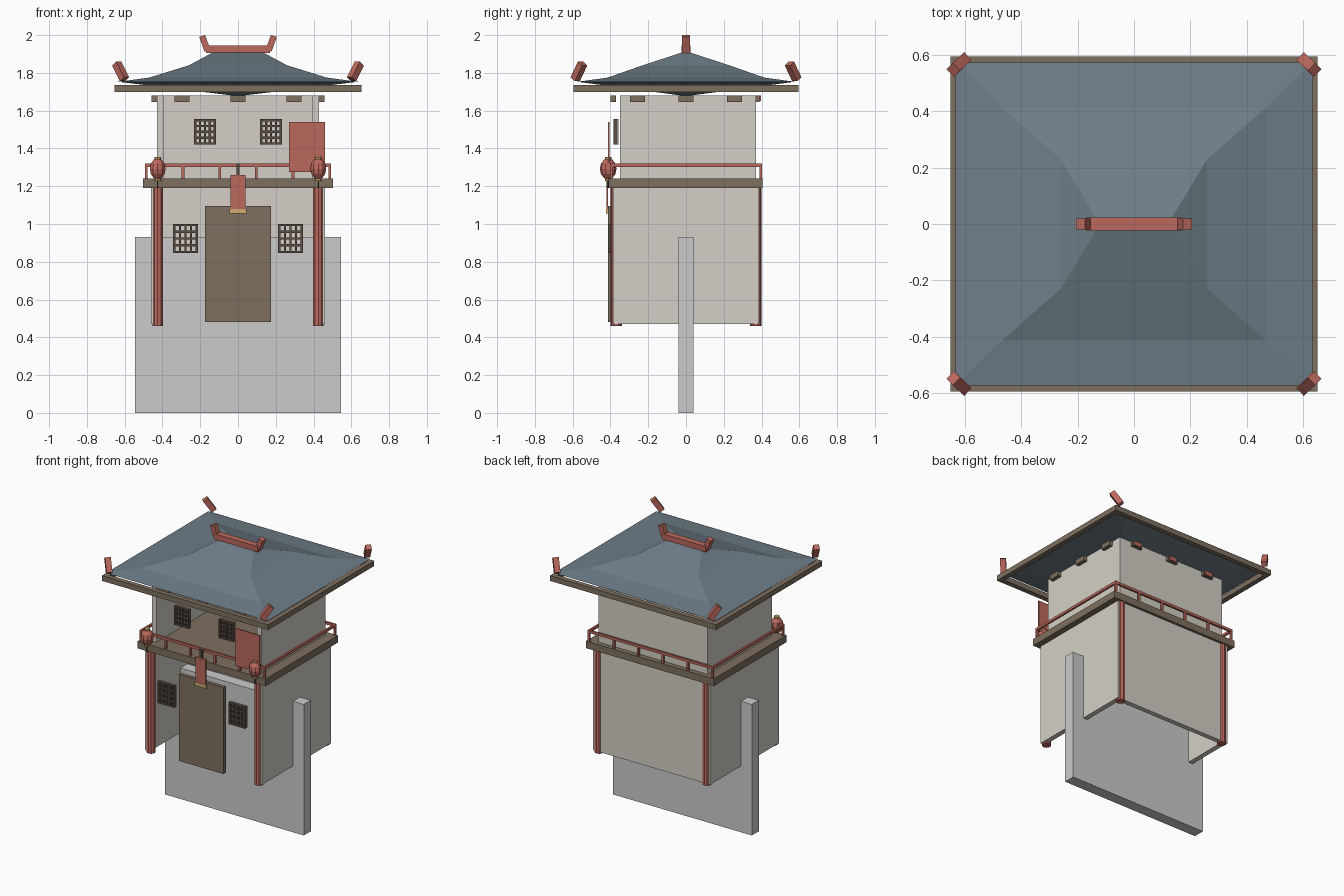
import bpy, bmesh
from math import radians, atan2
from mathutils import Matrix, Vector

if "Cube" in bpy.data.objects:
    bpy.data.objects.remove(bpy.data.objects["Cube"])


def mat(name, r, g, b):
    m = bpy.data.materials.new(name)
    m.diffuse_color = (r, g, b, 1)
    m.use_nodes = True
    m.node_tree.nodes["Principled BSDF"].inputs["Base Color"].default_value = m.diffuse_color
    return m


PLASTER = mat("plaster", .66, .63, .57)
WOOD = mat("wood", .21, .16, .115)
DARK = mat("dark_wood", .10, .075, .055)
RED = mat("red_paint", .50, .14, .11)
TILE = mat("roof_tile", .16, .21, .25)
GOLD = mat("gold", .65, .42, .16)
PAPER = mat("paper", .66, .63, .57)


def finish(name, bm, material):
    me = bpy.data.meshes.new(name)
    bm.to_mesh(me)
    bm.free()
    ob = bpy.data.objects.new(name, me)
    bpy.context.collection.objects.link(ob)
    if material:
        me.materials.append(material)
    return ob


def add_box(bm, x0, x1, y0, y1, z0, z1):
    c = Vector(((x0 + x1) / 2, (y0 + y1) / 2, (z0 + z1) / 2))
    bmesh.ops.create_cube(bm, size=1, matrix=Matrix.Translation(c)
                          @ Matrix.Diagonal((x1 - x0, y1 - y0, z1 - z0, 1)))


def boxes(name, material, *ranges):
    bm = bmesh.new()
    for r in ranges:
        add_box(bm, *r)
    return finish(name, bm, material)


def tilted_box(name, centre, size, direction, spin, material):
    # Box whose long z axis points along direction
    lean = Vector((0, 0, 1)).rotation_difference(Vector(direction)).to_matrix().to_4x4()
    bm = bmesh.new()
    bmesh.ops.create_cube(bm, size=1, matrix=Matrix.Translation(centre) @ lean
                          @ Matrix.Rotation(spin, 4, 'Z') @ Matrix.Diagonal((*size, 1)))
    return finish(name, bm, material)


def cylinder(name, x, y, z0, z1, r, sides, material):
    bm = bmesh.new()
    bmesh.ops.create_cone(bm, cap_ends=True, segments=sides, radius1=r, radius2=r, depth=z1 - z0,
                          matrix=Matrix.Translation((x, y, (z0 + z1) / 2)))
    return finish(name, bm, material)


# Foundation slab
boxes("foundation_slab", None, (-.545, .545, -.04, .04, 0, .93))


# Storeys: three walls, open at the front
def storey(name, x, y0, y1, z0, z1, t=.035):
    boxes(name, PLASTER, (-x, -x + t, y0, y1, z0, z1), (x - t, x, y0, y1, z0, z1),
          (-x + t, x - t, y1 - t, y1, z0, z1))


storey("lower_walls", .46, -.387, .387, .47, 1.19)
storey("upper_walls", .43, -.35, .37, 1.24, 1.68)

# Balcony deck
boxes("balcony_deck", WOOD, (-.503, .503, -.41, .405, 1.19, 1.24))

# Corner columns
for sx in (-1, 1):
    for sy in (-1, 1):
        cylinder("column", sx * .425, sy * .37, .46, 1.19, .03, 10, RED)

# Railing
h = .007
rails = [(-.492, .492, s * .395 - h, s * .395 + h, 1.302, 1.32) for s in (-1, 1)]
rails += [(s * .485 - h, s * .485 + h, -.395, .395, 1.302, 1.32) for s in (-1, 1)]
for i in range(6):
    x = -.485 + i * .194
    rails += [(x - h, x + h, s * .395 - h, s * .395 + h, 1.24, 1.302) for s in (-1, 1)]
boxes("railing", RED, *rails)

# Door
boxes("door", WOOD, (-.175, .175, -.413, -.387, .48, 1.095))


# Lattice windows
def window(name, cx, cz, w, hgt, y):
    b, bars = .006, []
    for i in range(5):
        x = cx + (i / 4 - .5) * (w - 2 * b)
        z = cz + (i / 4 - .5) * (hgt - 2 * b)
        bars.append((x - b, x + b, y, y + .022, cz - hgt / 2, cz + hgt / 2))
        bars.append((cx - w / 2, cx + w / 2, y + .001, y + .021, z - b, z + b))
    boxes(name + "_lattice", DARK, *bars)
    boxes(name + "_panel", PAPER, (cx - w / 2, cx + w / 2, y + .022, y + .027, cz - hgt / 2, cz + hgt / 2))


for s in (-1, 1):
    window("lower_window", s * .278, .923, .13, .155, -.413)
    window("upper_window", s * .175, 1.488, .115, .135, -.385)

# Hanging banners
boxes("door_banner", RED, (-.04, .04, -.42, -.412, 1.08, 1.26))
boxes("door_banner_trim", GOLD, (-.045, .045, -.423, -.41, 1.055, 1.08))
boxes("banner_hanger", DARK, (-.009, .009, -.42, -.402, 1.24, 1.32))
boxes("side_banner", RED, (.27, .46, -.414, -.405, 1.275, 1.54))

# Lanterns
for s in (-1, 1):
    bm = bmesh.new()
    bmesh.ops.create_uvsphere(bm, u_segments=10, v_segments=6, radius=1,
                              matrix=Matrix.Translation((s * .425, -.412, 1.292))
                              @ Matrix.Diagonal((.044, .044, .056, 1)))
    finish("lantern", bm, RED)
    cylinder("lantern_top_cap", s * .425, -.412, 1.335, 1.355, .018, 8, GOLD)
    cylinder("lantern_bottom_cap", s * .425, -.412, 1.228, 1.248, .018, 8, GOLD)
    cylinder("lantern_tassel", s * .425, -.416, 1.19, 1.23, .005, 6, DARK)

# Eave brackets
blocks, caps = [], []
for i in (-1, 0, 1):
    x, y = i * .297, i * .257
    blocks += [(x - .04, x + .04, -.4, -.37, 1.645, 1.68), (x - .04, x + .04, .37, .388, 1.645, 1.68)]
    blocks += [(s * .443 - .014, s * .443 + .014, y - .04, y + .04, 1.645, 1.68) for s in (-1, 1)]
    caps.append((x - .03, x + .03, .388, .396, 1.65, 1.68))
boxes("eave_brackets", WOOD, *blocks)
boxes("rear_bracket_caps", RED, *caps)

# Eave frame
X, Y, t = .653, .595, .035
boxes("eave_frame", WOOD,
      *[(-X, X, s * (Y - t / 2) - t / 2, s * (Y - t / 2) + t / 2, 1.70, 1.737) for s in (-1, 1)],
      *[(s * (X - t / 2) - t / 2, s * (X - t / 2) + t / 2, -Y + t, Y - t, 1.70, 1.737) for s in (-1, 1)])

# Concave hipped roof from shrinking rings, with a shallow inverted underside
bm = bmesh.new()
rings = []
for x, y, z in ((.635, .575, 1.753), (.47, .415, 1.775), (.26, .23, 1.84), (.13, .015, 1.91)):
    rings.append([bm.verts.new((sx * x, sy * y, z)) for sx, sy in ((-1, -1), (1, -1), (1, 1), (-1, 1))])
low = bm.verts.new((0, 0, 1.677))
for i in range(4):
    j = (i + 1) % 4
    for a, b in zip(rings, rings[1:]):
        bm.faces.new((a[i], a[j], b[j], b[i]))
    bm.faces.new((rings[0][j], rings[0][i], low))
bm.faces.new(rings[-1])
finish("roof", bm, TILE)

# Ridge beam with raised ends
boxes("ridge_beam", RED, (-.17, .17, -.023, .023, 1.905, 1.945))
for s in (-1, 1):
    tilted_box("ridge_end", (s * .176, 0, 1.957), (.033, .04, .083), (s * .36, 0, 1), 0, RED)

# Corner finials
for sx in (-1, 1):
    for sy in (-1, 1):
        tilted_box("corner_finial", (sx * .622, sy * .567, 1.808), (.038, .038, .1),
                   (sx * .042, -sy * .04, .085), radians(45), RED)
